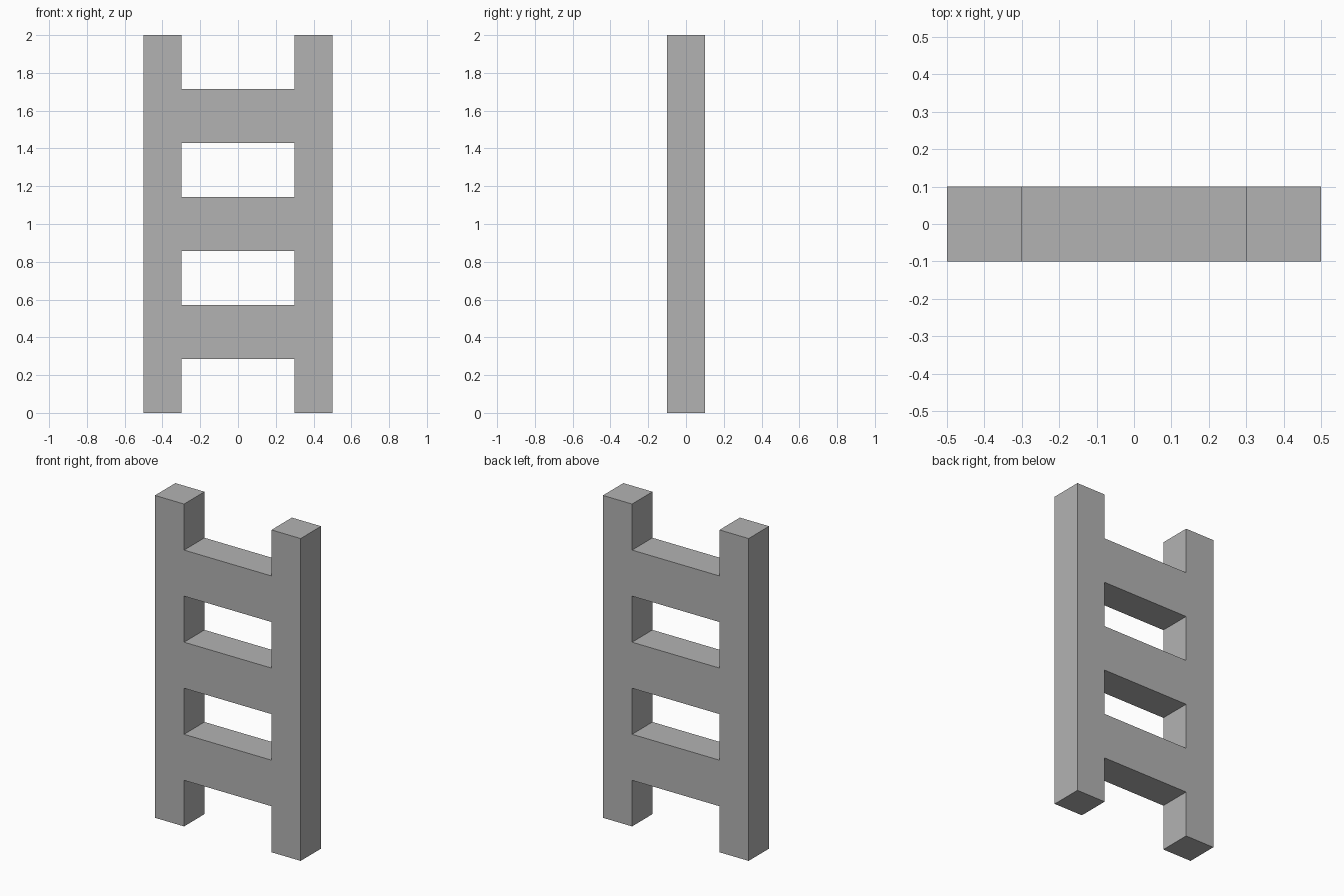
import bpy
import bmesh
from mathutils import Vector

cube = bpy.data.objects.get("Cube")
if cube:
    bpy.data.objects.remove(cube, do_unlink=True)

HEIGHT = 2.0
DEPTH = 0.2
ROWS = 7                       # alternating gaps and rungs
COLUMNS = [-0.5, -0.3, 0.3, 0.5]  # edges of the two rails

# Plain grey
grey = bpy.data.materials.new("grey")
grey.use_nodes = True
colour = (0.45, 0.45, 0.45, 1.0)
grey.diffuse_color = colour
grey.node_tree.nodes["Principled BSDF"].inputs["Base Color"].default_value = colour

# Front sheet: full rails, with a rung in every second row
bm = bmesh.new()
grid = [[bm.verts.new((x, -DEPTH / 2, HEIGHT * row / ROWS)) for x in COLUMNS]
        for row in range(ROWS + 1)]
for row in range(ROWS):
    for col in range(3):
        is_rung = row % 2 == 1
        if col != 1 or is_rung:
            low, high = grid[row], grid[row + 1]
            bm.faces.new((low[col], low[col + 1], high[col + 1], high[col]))

# Thicken the sheet into one solid
sheet = bm.faces[:]
result = bmesh.ops.extrude_face_region(bm, geom=sheet, use_keep_orig=True)
back = [v for v in result["geom"] if isinstance(v, bmesh.types.BMVert)]
bmesh.ops.translate(bm, verts=back, vec=Vector((0, DEPTH, 0)))
bmesh.ops.recalc_face_normals(bm, faces=bm.faces[:])

mesh = bpy.data.meshes.new("ladder")
bm.to_mesh(mesh)
bm.free()
mesh.materials.append(grey)
ladder = bpy.data.objects.new("ladder", mesh)
bpy.context.collection.objects.link(ladder)
